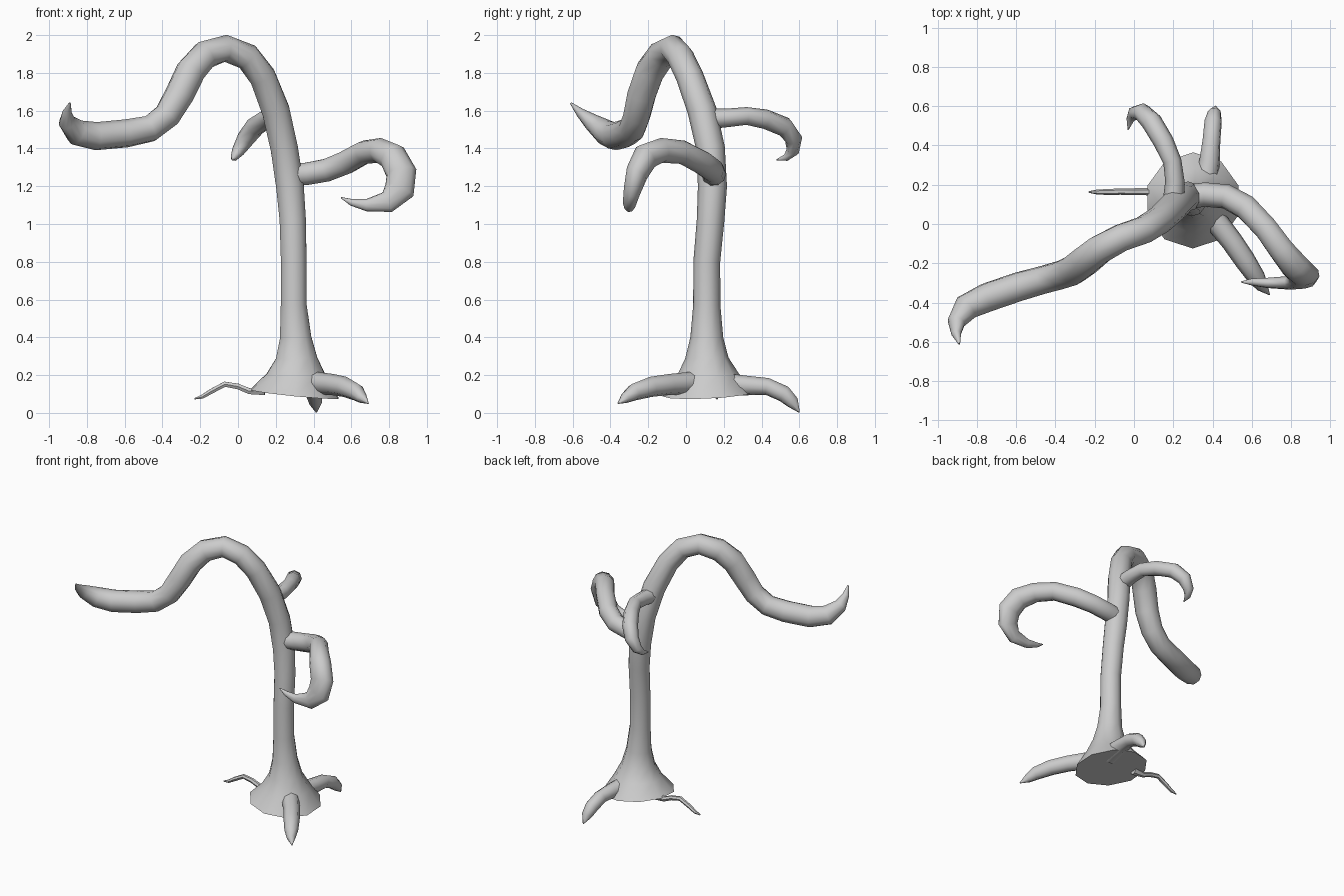
import bpy, bmesh, math
from mathutils import Vector

SIDES = 10


def tube(name, points, sides=SIDES):
    """Tapered tube through (x, y, z, radius[, y squash]) points, capped at both ends."""
    centres = [Vector(p[:3]) for p in points]
    bm = bmesh.new()
    rings = []
    side = Vector((0, 1, 0))
    for i, p in enumerate(points):
        before = centres[max(i - 1, 0)]
        after = centres[min(i + 1, len(points) - 1)]
        t = (after - before).normalized()
        # carry the side direction along so the rings do not twist
        u = side - t * side.dot(t)
        if u.length < 0.1:
            u = t.orthogonal()
        u.normalize()
        side = u
        v = t.cross(u)
        squash = p[4] if len(p) > 4 else 1.0
        ring = []
        for k in range(sides):
            a = 2 * math.pi * k / sides
            off = (u * math.cos(a) + v * math.sin(a)) * p[3]
            off.y *= squash
            ring.append(bm.verts.new(centres[i] + off))
        rings.append(ring)
    for a, b in zip(rings, rings[1:]):
        for k in range(sides):
            n = (k + 1) % sides
            bm.faces.new((a[k], a[n], b[n], b[k]))
    bm.faces.new(rings[0][::-1])
    bm.faces.new(rings[-1])
    bmesh.ops.recalc_face_normals(bm, faces=bm.faces)
    mesh = bpy.data.meshes.new(name)
    bm.to_mesh(mesh)
    bm.free()
    obj = bpy.data.objects.new(name, mesh)
    bpy.context.collection.objects.link(obj)
    bpy.ops.object.select_all(action='DESELECT')
    obj.select_set(True)
    bpy.context.view_layer.objects.active = obj
    bpy.ops.object.shade_smooth_by_angle(angle=math.radians(50))
    return obj


# Flared trunk that arches over into the long drooping limb
tube("trunk_and_long_limb", [
    (0.30, 0.12, 0.10, 0.245), (0.31, 0.115, 0.20, 0.165),
    (0.31, 0.11, 0.29, 0.115), (0.305, 0.11, 0.40, 0.087),
    (0.295, 0.11, 0.57, 0.072), (0.295, 0.11, 0.80, 0.071),
    (0.29, 0.13, 1.02, 0.073), (0.275, 0.14, 1.20, 0.077),
    (0.245, 0.13, 1.40, 0.076), (0.20, 0.085, 1.60, 0.077),
    (0.13, 0.02, 1.78, 0.073), (0.05, -0.03, 1.885, 0.072),
    (-0.065, -0.07, 1.93, 0.072), (-0.175, -0.13, 1.895, 0.077),
    (-0.25, -0.19, 1.81, 0.080), (-0.31, -0.235, 1.685, 0.078),
    (-0.375, -0.26, 1.575, 0.073), (-0.465, -0.285, 1.505, 0.072),
    (-0.59, -0.32, 1.48, 0.075), (-0.75, -0.375, 1.465, 0.075),
    (-0.855, -0.425, 1.485, 0.068), (-0.905, -0.50, 1.54, 0.046),
    (-0.905, -0.56, 1.59, 0.025), (-0.89, -0.61, 1.64, 0.005)])

# Hooked branch on the right, flattened where it curls
tube("hooked_right_branch", [
    (0.29, 0.14, 1.26, 0.062), (0.36, 0.15, 1.265, 0.062),
    (0.47, 0.14, 1.285, 0.063), (0.57, 0.085, 1.325, 0.065),
    (0.67, -0.02, 1.38, 0.063), (0.75, -0.13, 1.39, 0.066),
    (0.82, -0.215, 1.355, 0.076, 0.9), (0.865, -0.26, 1.27, 0.082, 0.7),
    (0.855, -0.285, 1.18, 0.082, 0.55), (0.79, -0.30, 1.115, 0.058, 0.6),
    (0.68, -0.30, 1.10, 0.033, 0.8), (0.60, -0.295, 1.115, 0.018),
    (0.545, -0.295, 1.14, 0.003)])

# Hooked branch at the back
tube("hooked_back_branch", [
    (0.20, 0.10, 1.555, 0.055), (0.208, 0.22, 1.562, 0.049),
    (0.195, 0.32, 1.572, 0.047), (0.15, 0.42, 1.555, 0.052),
    (0.09, 0.52, 1.515, 0.053), (0.04, 0.57, 1.45, 0.047),
    (0.0, 0.565, 1.385, 0.034), (-0.02, 0.53, 1.352, 0.02),
    (-0.03, 0.48, 1.34, 0.003)], 8)

# Three roots
tube("front_right_root", [
    (0.39, 0.05, 0.16, 0.06), (0.50, -0.09, 0.15, 0.056),
    (0.565, -0.185, 0.138, 0.054), (0.625, -0.275, 0.11, 0.046),
    (0.655, -0.32, 0.08, 0.03), (0.69, -0.36, 0.05, 0.003)], 8)
tube("back_root", [
    (0.36, 0.18, 0.15, 0.065), (0.385, 0.32, 0.145, 0.053),
    (0.395, 0.43, 0.14, 0.046), (0.403, 0.52, 0.10, 0.045),
    (0.41, 0.565, 0.055, 0.035), (0.415, 0.60, 0.003, 0.003)], 8)
tube("left_root", [
    (0.14, 0.16, 0.12, 0.03), (0.06, 0.165, 0.115, 0.018),
    (0.0, 0.165, 0.14, 0.017), (-0.07, 0.165, 0.152, 0.016),
    (-0.14, 0.163, 0.115, 0.015), (-0.19, 0.163, 0.085, 0.012),
    (-0.23, 0.163, 0.075, 0.004)], 6)
